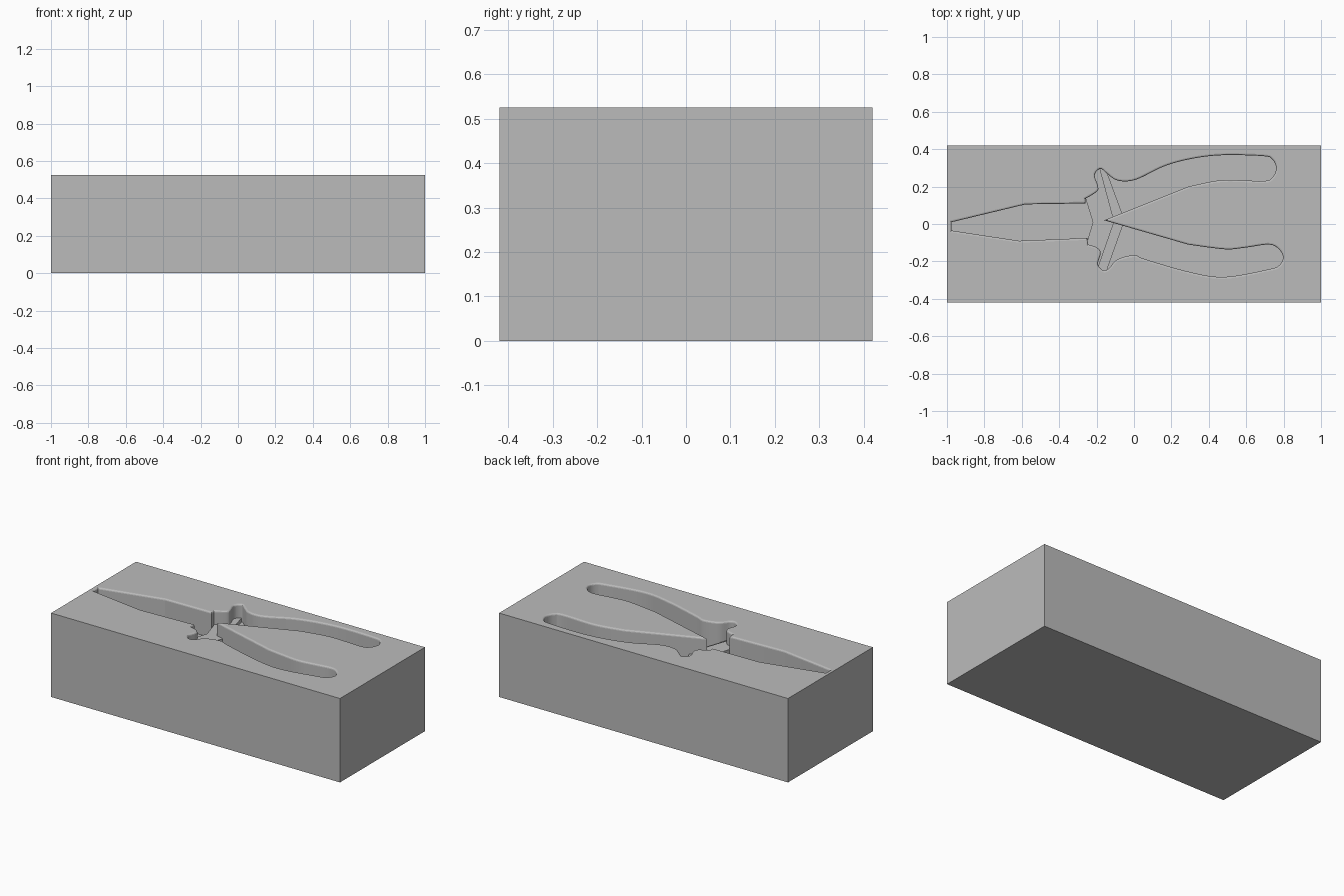
import bpy
import bmesh
import math
from mathutils import Vector

LENGTH, WIDTH, HEIGHT = 2.0, 0.84, 0.525
POCKET_DEPTH, GUARD_DEPTH, HINGE_DEPTH = 0.16, 0.11, 0.085
ROUNDING = 0.01

default_cube = bpy.data.objects.get("Cube")
if default_cube:
    bpy.data.objects.remove(default_cube, do_unlink=True)


def make_material(name, colour):
    material = bpy.data.materials.new(name)
    material.use_nodes = True
    material.diffuse_color = colour
    material.node_tree.nodes["Principled BSDF"].inputs["Base Color"].default_value = colour
    return material


def smooth_run(points, steps=6):
    """Pass a smooth curve through the points, leaving off the last one."""
    pts = [Vector(p) for p in points]
    padded = [pts[0]] + pts + [pts[-1]]
    result = []
    for a, b, c, d in zip(padded, padded[1:], padded[2:], padded[3:]):
        for i in range(steps):
            t = i / steps
            result.append(0.5 * (2 * b + (c - a) * t
                                 + (2 * a - 5 * b + 4 * c - d) * t ** 2
                                 + (3 * b - a - 3 * c + d) * t ** 3))
    return result


def make_prism(name, outline, bottom, top):
    """Extrude a flat outline upwards into a closed solid."""
    bm = bmesh.new()
    face = bm.faces.new([bm.verts.new((p[0], p[1], bottom)) for p in outline])
    extruded = bmesh.ops.extrude_face_region(bm, geom=[face])
    raised = [v for v in extruded["geom"] if isinstance(v, bmesh.types.BMVert)]
    bmesh.ops.translate(bm, verts=raised, vec=(0, 0, top - bottom))
    bmesh.ops.recalc_face_normals(bm, faces=bm.faces)
    mesh = bpy.data.meshes.new(name)
    bm.to_mesh(mesh)
    bm.free()
    obj = bpy.data.objects.new(name, mesh)
    bpy.context.scene.collection.objects.link(obj)
    return obj


def subtract(target, cutter):
    """Cut one solid out of another, then discard the cutter."""
    cutter.hide_render = True
    modifier = target.modifiers.new("cut", "BOOLEAN")
    modifier.operation = "DIFFERENCE"
    modifier.solver = "EXACT"
    modifier.object = cutter
    bpy.context.view_layer.update()
    depsgraph = bpy.context.evaluated_depsgraph_get()
    mesh = bpy.data.meshes.new_from_object(target.evaluated_get(depsgraph))
    target.modifiers.clear()
    target.data = mesh
    bpy.data.objects.remove(cutter, do_unlink=True)


# Outline of the pliers recess: straight jaws, curved guards and handles
jaw_upper = [(-0.975, 0.01), (-0.58, 0.105), (-0.26, 0.11)]
guard_upper = [(-0.26, 0.135), (-0.2, 0.172), (-0.192, 0.2), (-0.21, 0.262),
               (-0.18, 0.295), (-0.147, 0.272), (-0.1, 0.237), (-0.04, 0.228),
               (0.03, 0.245), (0.165, 0.31), (0.315, 0.35), (0.475, 0.368),
               (0.69, 0.363), (0.74, 0.345), (0.76, 0.298), (0.74, 0.25),
               (0.69, 0.23), (0.475, 0.235), (0.29, 0.2)]
crotch = [(0.29, 0.2), (-0.16, 0.02)]
handle_lower = [(0.29, -0.11), (0.485, -0.135), (0.59, -0.127), (0.72, -0.11),
                (0.775, -0.135), (0.797, -0.18), (0.775, -0.222), (0.72, -0.242),
                (0.485, -0.283), (0.3, -0.257), (0.065, -0.19), (0, -0.167),
                (-0.09, -0.19), (-0.135, -0.238), (-0.165, -0.247),
                (-0.193, -0.215), (-0.178, -0.155), (-0.2, -0.125), (-0.245, -0.11)]
jaw_lower = [(-0.245, -0.11), (-0.25, -0.075), (-0.615, -0.09), (-0.975, -0.035)]
outline = (jaw_upper + smooth_run(guard_upper) + crotch
           + smooth_run(handle_lower) + jaw_lower)

# Remove repeated points where two runs meet
clean = []
for point in map(Vector, outline):
    if not clean or (point - clean[-1]).length > 0.001:
        clean.append(point)

# Recess solid, with steps in its floor under the guards and the hinge
recess = make_prism("recess_cutter", clean, HEIGHT - POCKET_DEPTH, HEIGHT + 0.1)
guard_step = [(-0.05, 0.02), (-0.19, 0.4), (-0.25, 0.4),
              (-0.16, 0.01), (-0.27, -0.4), (-0.2, -0.4)]
hinge_step = [(-0.22, 0.01), (-0.34, 0.4), (-0.21, 0.4), (-0.11, 0.03),
              (-0.11, 0), (-0.25, -0.4), (-0.34, -0.4)]
for name, shape, depth, base in (("guard_step", guard_step, GUARD_DEPTH, 0.1),
                                 ("hinge_step", hinge_step, HINGE_DEPTH, 0.2)):
    subtract(recess, make_prism(name, shape, base, HEIGHT - depth))

# Solid block that holds the recess
half_x, half_y = LENGTH / 2, WIDTH / 2
corners = [(-half_x, -half_y), (half_x, -half_y), (half_x, half_y), (-half_x, half_y)]
block = make_prism("tool_holder_block", corners, 0, HEIGHT)
subtract(block, recess)


def is_rim(edge):
    """Top edges with a wall beside them, apart from the two block ends."""
    if any(abs(v.co.z - HEIGHT) > 1e-4 for v in edge.verts):
        return False
    if all(abs(v.co.x) > half_x - 1e-4 for v in edge.verts):
        return False
    return len(edge.link_faces) == 2 and edge.calc_face_angle(0) > math.radians(60)


# Round the long top edges and the rim of the recess
bm = bmesh.new()
bm.from_mesh(block.data)
bmesh.ops.bevel(bm, geom=[e for e in bm.edges if is_rim(e)], offset=ROUNDING,
                segments=3, profile=0.5, affect="EDGES", clamp_overlap=False)
bmesh.ops.recalc_face_normals(bm, faces=bm.faces)
bm.to_mesh(block.data)
bm.free()

# Single plain finish, smooth only along the curved walls
block.data.materials.clear()
block.data.materials.append(make_material("plain_grey", (0.5, 0.5, 0.5, 1)))
for polygon in block.data.polygons:
    polygon.material_index = 0
bpy.ops.object.select_all(action="DESELECT")
block.select_set(True)
bpy.context.view_layer.objects.active = block
bpy.ops.object.shade_smooth_by_angle(angle=math.radians(12))
